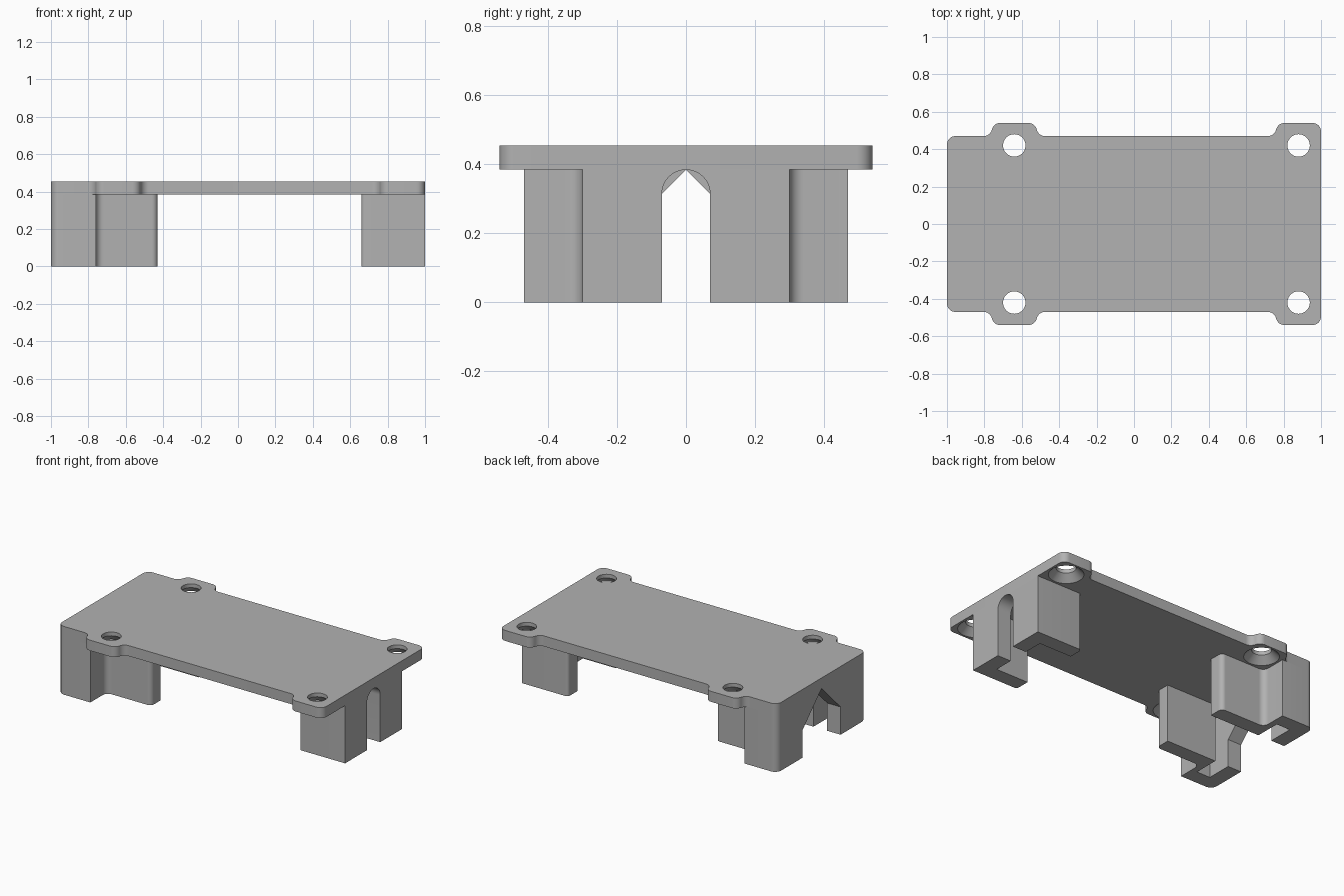
import bpy, bmesh, math
from mathutils import Vector, Matrix

cube = bpy.data.objects.get("Cube")
if cube:
    bpy.data.objects.remove(cube)

TOP, UNDER = 0.455, 0.385   # plate surfaces
WALL = 0.10

grey = bpy.data.materials.new("plain_grey")
grey.use_nodes = True
grey.diffuse_color = (0.445, 0.445, 0.445, 1)
grey.node_tree.nodes["Principled BSDF"].inputs["Base Color"].default_value = grey.diffuse_color


def rounded(corners, steps=8):
    """Outline from (x, y, radius) corners, each turned into an arc."""
    out = []
    for i, (x, y, r) in enumerate(corners):
        p = Vector((x, y))
        if r == 0:
            out.append(p)
            continue
        a = (Vector(corners[i - 1][:2]) - p).normalized()
        b = (Vector(corners[(i + 1) % len(corners)][:2]) - p).normalized()
        half = a.angle(b) / 2
        centre = p + (a + b).normalized() * (r / math.sin(half))
        start = p + a * (r / math.tan(half)) - centre
        end = p + b * (r / math.tan(half)) - centre
        sweep = math.atan2(start.x * end.y - start.y * end.x, start.dot(end))
        for k in range(steps + 1):
            out.append(centre + Matrix.Rotation(sweep * k / steps, 2) @ start)
    return out


def mirrored(half):
    """Close a +y half outline with its mirror image in y."""
    return half + [(x, -y, r) for x, y, r in reversed(half)]


def prism(name, outline, low, high, along_x=False):
    """Extrude an outline along z, or a (y, z) outline along x."""
    bm = bmesh.new()
    place = (lambda p: (low, p[0], p[1])) if along_x else (lambda p: (p[0], p[1], low))
    face = bm.faces.new([bm.verts.new(place(p)) for p in outline])
    top = bmesh.ops.extrude_face_region(bm, geom=[face])["geom"]
    shift = Vector((high - low, 0, 0)) if along_x else Vector((0, 0, high - low))
    bmesh.ops.translate(bm, vec=shift, verts=[v for v in top if isinstance(v, bmesh.types.BMVert)])
    bmesh.ops.recalc_face_normals(bm, faces=bm.faces)
    return add_object(name, bm)


def cone(name, x, y, low, high, r_low, r_high):
    bm = bmesh.new()
    bmesh.ops.create_cone(bm, cap_ends=True, segments=40, radius1=r_low, radius2=r_high,
                          depth=high - low,
                          matrix=Matrix.Translation((x, y, (low + high) / 2)))
    return add_object(name, bm)


def add_object(name, bm):
    mesh = bpy.data.meshes.new(name)
    bm.to_mesh(mesh)
    bm.free()
    mesh.materials.append(grey)
    obj = bpy.data.objects.new(name, mesh)
    bpy.context.collection.objects.link(obj)
    return obj


def cut(target, cutter):
    mod = target.modifiers.new("cut", "BOOLEAN")
    mod.operation = "DIFFERENCE"
    mod.solver = "EXACT"
    mod.object = cutter
    bpy.context.view_layer.objects.active = target
    bpy.ops.object.modifier_apply(modifier=mod.name)
    bpy.data.objects.remove(cutter)


# Top plate with four screw tabs
R = 0.045
plate = prism("top_plate", rounded(mirrored([
    (-1, 0.47, R),
    (-0.77, 0.47, R), (-0.75, 0.54, R), (-0.53, 0.54, R), (-0.51, 0.47, R),
    (0.75, 0.47, R), (0.77, 0.54, R), (1, 0.54, R)])), UNDER, TOP)

# Screw holes, countersunk from below
for x in (-0.64, 0.88):
    for y in (-0.42, 0.42):
        cut(plate, cone("hole_cutter", x, y, UNDER - 0.1, TOP + 0.1, 0.06, 0.06))
        cut(plate, cone("sink_cutter", x, y, UNDER - 0.005, UNDER + 0.045, 0.112, 0.06))

# Left bracket: U-shaped wall with an arched slot in its end
left_bracket = prism("left_bracket", rounded(mirrored([
    (1 - WALL, 0.2, 0), (0.66, 0.2, 0), (0.66, 0.3, 0.02), (1, 0.3, 0)])), 0, UNDER)
arch = [(0.07, -0.1)]
for k in range(25):
    a = math.pi * k / 24
    arch.append((0.07 * math.cos(a), UNDER - 0.071 + 0.07 * math.sin(a)))
arch.append((-0.07, -0.1))
cut(left_bracket, prism("slot_cutter", arch, 1 - WALL - 0.05, 1.1, along_x=True))

# Right bracket: wider end, screw clearance and inner cross pocket
right_bracket = prism("right_bracket", rounded(mirrored([
    (-1 + WALL, 0.37, 0), (-0.8, 0.37, 0), (-0.8, 0.2, 0), (-0.43, 0.2, 0),
    (-0.43, 0.3, 0.03), (-0.76, 0.3, 0.04), (-0.76, 0.47, 0), (-1, 0.47, R)])), 0, UNDER)

# Gabled opening in the right end wall
gable = [(0.2, -0.1), (0.2, UNDER - 0.2), (0, UNDER - 0.001), (-0.2, UNDER - 0.2), (-0.2, -0.1)]
cut(right_bracket, prism("gable_cutter", gable, -1.1, -1 + WALL + 0.05, along_x=True))

# Smooth the rounded corners, keep the edges sharp
bpy.ops.object.select_all(action="DESELECT")
for obj in (plate, left_bracket, right_bracket):
    obj.select_set(True)
bpy.context.view_layer.objects.active = plate
bpy.ops.object.shade_smooth_by_angle(angle=math.radians(30))
